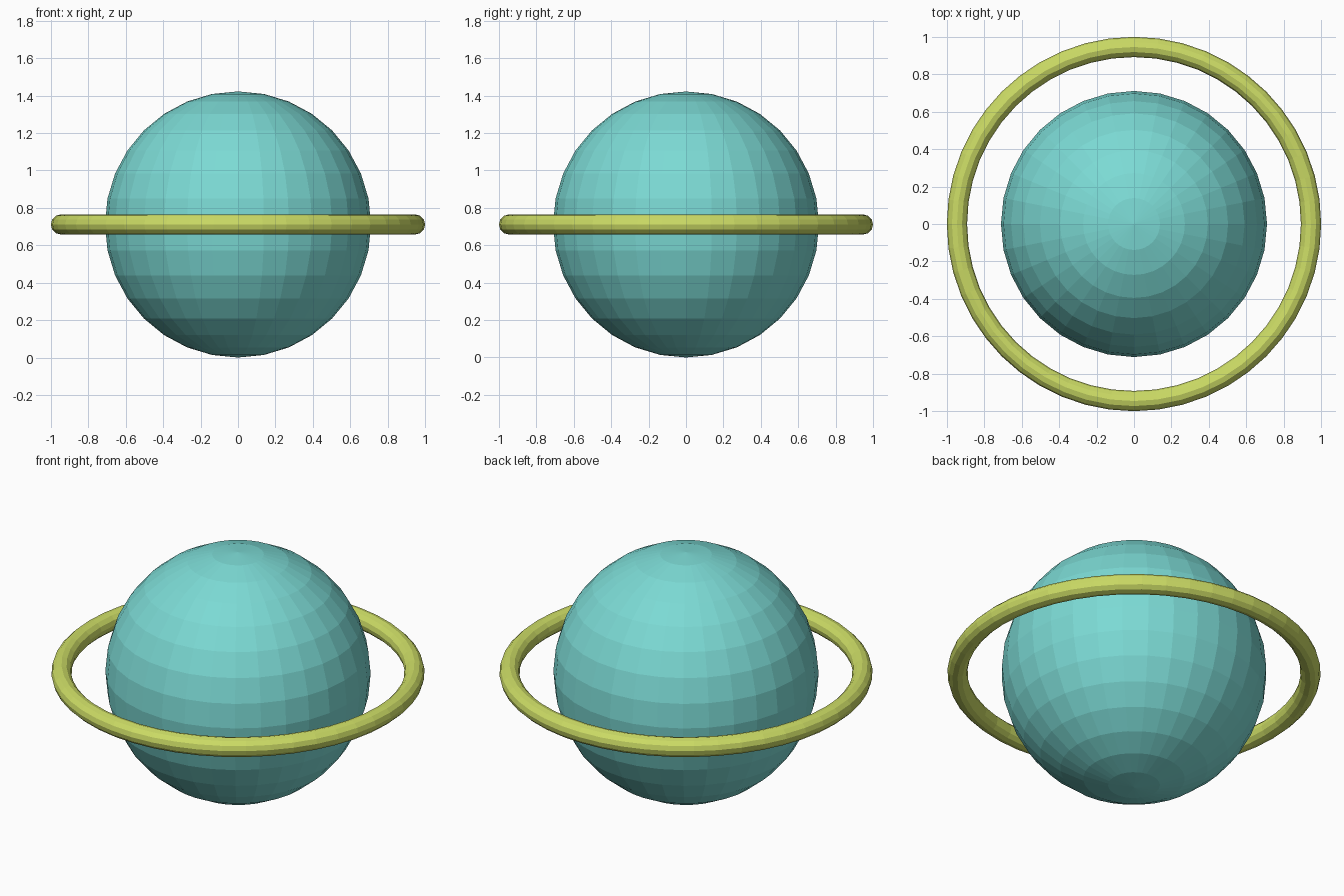
import bpy

if "Cube" in bpy.data.objects:
    bpy.data.objects.remove(bpy.data.objects["Cube"])

RADIUS = 0.711          # globe radius; the globe rests on z = 0
TUBE = 0.054            # ring tube radius


def finish(name, color):
    """Name the active object and give it a plain colour."""
    obj = bpy.context.object
    obj.name = name
    mat = bpy.data.materials.new(name + "_color")
    mat.diffuse_color = (*color, 1.0)
    mat.use_nodes = True
    mat.node_tree.nodes["Principled BSDF"].inputs["Base Color"].default_value = mat.diffuse_color
    obj.data.materials.append(mat)
    return obj


# Faceted globe
bpy.ops.mesh.primitive_uv_sphere_add(
    segments=32, ring_count=16, radius=RADIUS, location=(0, 0, RADIUS))
finish("planet_globe", (0.20, 0.70, 0.66))

# Thin round ring around the equator, clear of the globe
bpy.ops.mesh.primitive_torus_add(
    major_segments=48, minor_segments=12,
    major_radius=1.0 - TUBE, minor_radius=TUBE, location=(0, 0, RADIUS))
finish("planet_ring", (0.60, 0.71, 0.13))
bpy.ops.object.shade_flat()
